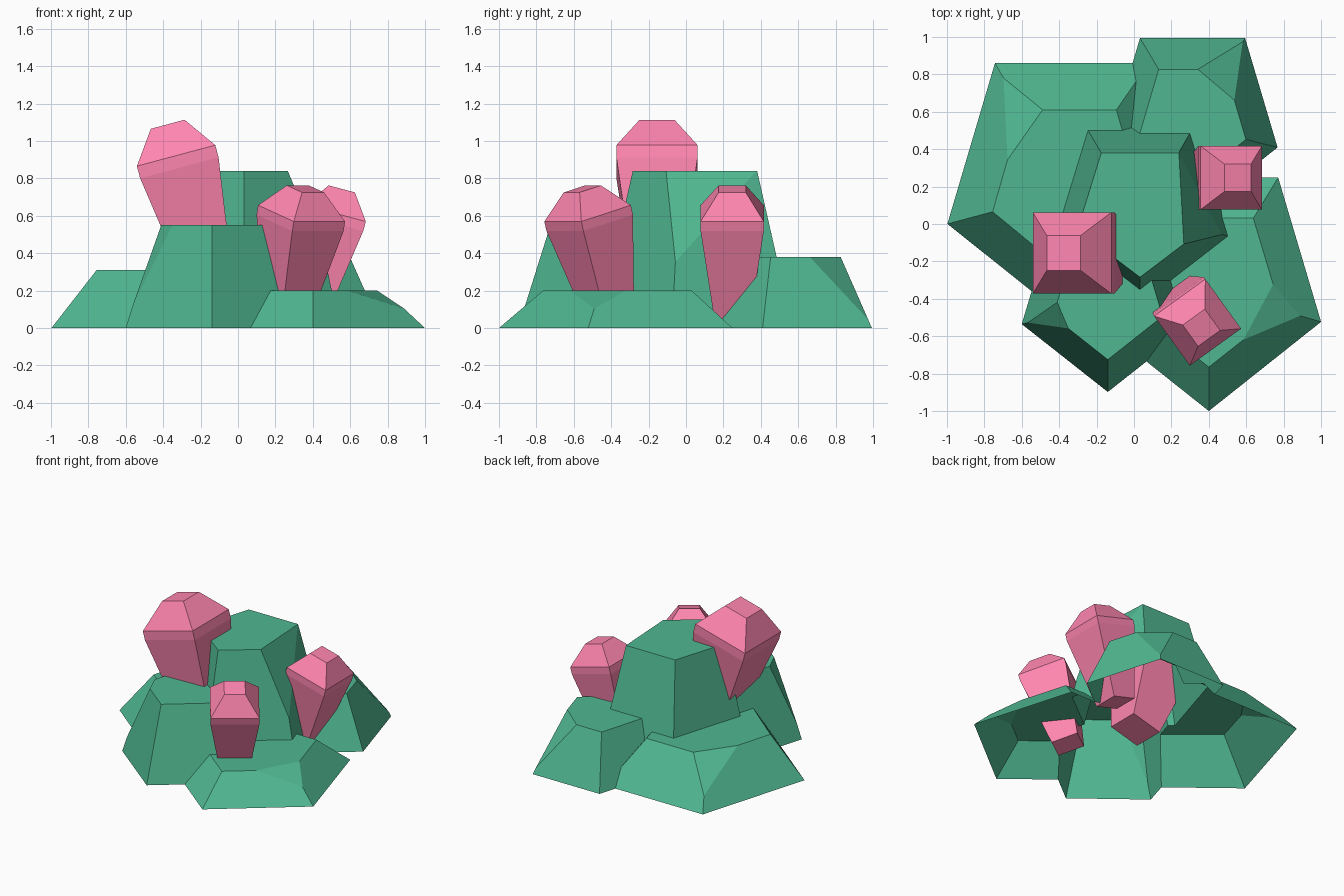
import bpy, bmesh, math
from mathutils import Vector, Matrix

if "Cube" in bpy.data.objects:
    bpy.data.objects.remove(bpy.data.objects["Cube"])

def material(name, color):
    m = bpy.data.materials.new(name)
    m.diffuse_color = color
    m.use_nodes = True
    m.node_tree.nodes["Principled BSDF"].inputs["Base Color"].default_value = m.diffuse_color
    return m

GREEN = material("green_stone", (0.08, 0.477, 0.285, 1))
PINK = material("pink_crystal", (1.0, 0.238, 0.434, 1))

def make_object(name, verts, faces, mat):
    bm = bmesh.new()
    vs = [bm.verts.new(v) for v in verts]
    for f in faces:
        bm.faces.new([vs[i] for i in f])
    bmesh.ops.recalc_face_normals(bm, faces=bm.faces)
    me = bpy.data.meshes.new(name)
    bm.to_mesh(me)
    bm.free()
    me.materials.append(mat)
    ob = bpy.data.objects.new(name, me)
    bpy.context.collection.objects.link(ob)
    return ob

def pentagon(cx, cy, rx, ry, z):
    angles = [math.radians(-90 + 72 * k) for k in range(5)]
    return [Vector((cx + rx * math.cos(a), cy + ry * math.sin(a), z)) for a in angles]

def rock(name, base, top, height, corner, to_prev, to_next, up):
    """Closed five-sided frustum with one upper corner sliced off."""
    b, t = pentagon(*base, 0), pentagon(*top, height)
    p, n = (corner - 1) % 5, (corner + 1) % 5
    p1 = t[corner].lerp(t[p], to_prev)
    p2 = t[corner].lerp(t[n], to_next)
    apex = b[corner].lerp(t[corner], up)
    t[corner] = p1
    verts = b + t + [p2, apex]
    faces = [[4, 3, 2, 1, 0]]
    for i in range(5):
        j = (i + 1) % 5
        if j == corner:
            faces.append([i, j, 11, 5 + j, 5 + i])
        elif i == corner:
            faces.append([i, j, 5 + j, 10, 11])
        else:
            faces.append([i, j, 5 + j, 5 + i])
    faces.append([5 + corner, 11, 10])
    cap = []
    for i in range(5):
        cap.append(5 + i)
        if i == corner:
            cap.append(10)
    faces.append(cap)
    return make_object(name, verts, faces, GREEN)

def crystal(name, center, size, azimuth):
    """Square crystal leaning 15 degrees; origin at the centre of its belt."""
    rings = [(-3.35, 0.56), (-0.31, 1.0), (0.0, 1.0), (0.8, 0.43)]
    verts = [Vector((x * w, y * w, z)) * size for z, w in rings
             for x, y in ((-1, -1), (1, -1), (1, 1), (-1, 1))]
    faces = [[0, 3, 2, 1], [12, 13, 14, 15]]
    for r in range(3):
        for i in range(4):
            j = (i + 1) % 4
            faces.append([4 * r + i, 4 * r + j, 4 * r + 4 + j, 4 * r + 4 + i])
    rot = (Matrix.Rotation(math.radians(azimuth), 4, 'Z')
           @ Matrix.Rotation(math.radians(15), 4, 'Y'))
    verts = [rot @ v + Vector(center) for v in verts]
    return make_object(name, verts, faces, PINK)

# Rocks: base and top pentagons (centre and radii), height, sliced corner
rocks = [
    rock("rocks", (.03, .103, .54, .578), (.032, .083, .352, .3676), .84, 1, .30, .99, .42),
    rock("back_left_rock", (-.332, .238, .70, .769), (-.347, .216, .43, .4875), .31, 3, .22, .49, .32),
    rock("front_right_rock", (.40, -.310, .631, .69), (.40, -.325, .405, .44), .20, 1, .52, .28, .52),
    rock("back_right_rock", (.313, .571, .478, .523), (.31, .556, .303, .335), .38, 2, .44, .41, .12),
    rock("front_left_rock", (-.14, -.373, .484, .525), (-.14, -.39, .308, .335), .55, 4, .2, .28, .2),
]

# Fuse the rocks into one shell, then open it underneath
body = rocks[0]
for other in rocks[1:]:
    mod = body.modifiers.new("fuse", 'BOOLEAN')
    mod.operation = 'UNION'
    mod.solver = 'EXACT'
    mod.object = other
bpy.context.view_layer.update()
fused = bpy.data.meshes.new_from_object(
    body.evaluated_get(bpy.context.evaluated_depsgraph_get()))
body.modifiers.clear()
body.data = fused
for other in rocks[1:]:
    bpy.data.objects.remove(other)
bm = bmesh.new()
bm.from_mesh(fused)
floor = [f for f in bm.faces if all(abs(v.co.z) < 1e-4 for v in f.verts)]
bmesh.ops.delete(bm, geom=floor, context='FACES')
bm.to_mesh(fused)
bm.free()
fused.materials.clear()
fused.materials.append(GREEN)

# Crystals: belt centre, half width, lean direction
crystal("left_crystal", (-.331, -.155, .922), .217, 180)
crystal("front_crystal", (.34, -.526, .6135), .169, -54.2)
crystal("right_crystal", (.52, .247, .6135), .169, 0)
